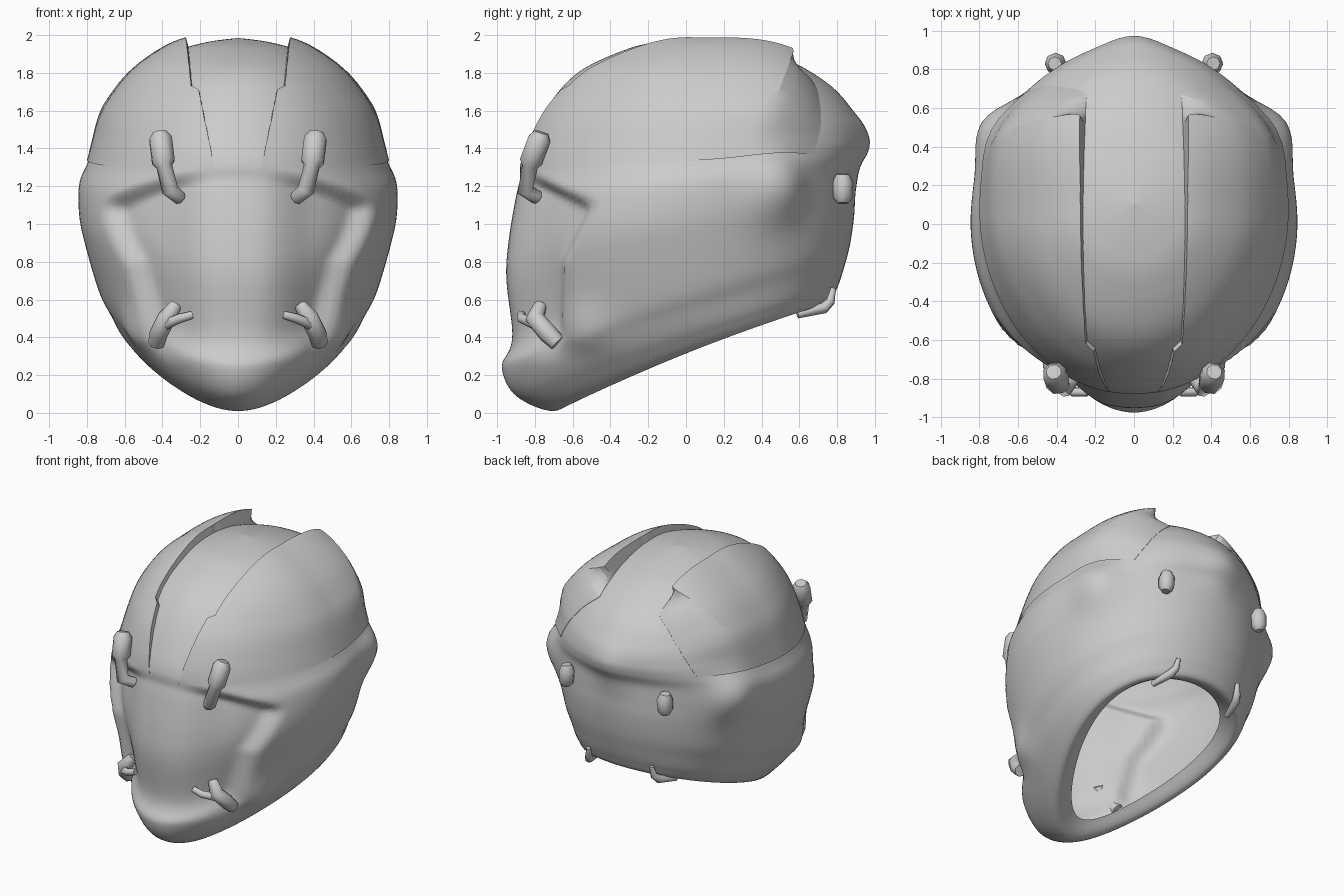
import bpy
from math import sin, cos, pi, exp
from mathutils import Vector

old = bpy.data.objects.get("Cube")
if old:
    bpy.data.objects.remove(old, do_unlink=True)

# Single grey paint
grey = bpy.data.materials.new("plain_grey")
grey.use_nodes = True
grey.diffuse_color = (0.6, 0.6, 0.6, 1)
grey.node_tree.nodes["Principled BSDF"].inputs["Base Color"].default_value = grey.diffuse_color

CENTRE = Vector((0, 0, 1))

# Slanted rings from neck opening to crown:
# front y, front z, back y, back z, half width, egg factor
RINGS = [
    (-.56, .10, .64, .62, .42, .34),
    (-.70, .01, .75, .58, .52, .32),
    (-.90, .09, .80, .66, .60, .30),
    (-.975, .24, .84, .78, .67, .22),
    (-.93, .38, .87, .90, .735, .14),
    (-.965, .70, .89, 1.05, .805, .07),
    (-.955, .90, .89, 1.18, .84, .04),
    (-.92, 1.12, .89, 1.29, .84, .04),
    (-.89, 1.25, .92, 1.37, .80, .04),
    (-.85, 1.40, .93, 1.45, .75, .04),
    (-.72, 1.64, .90, 1.56, .665, .03),
    (-.56, 1.81, .78, 1.72, .54, .02),
    (-.30, 1.93, .56, 1.86, .36, 0),
    (-.10, 1.97, .32, 1.94, .19, 0),
    (.10, 1.985, .10, 1.985, 0, 0),
]


def smooth(lo, hi, value):
    t = min(1, max(0, (value - lo) / (hi - lo)))
    return t * t * (3 - 2 * t)


def ring_at(v):
    """Spline through the ring table."""
    last = len(RINGS) - 1
    i = min(int(v), last - 1)
    t = v - i
    p, q, r, s = (RINGS[min(max(i + k, 0), last)] for k in (-1, 0, 1, 2))
    return [b + .5 * t * (c - a + t * (2 * a - 5 * b + 4 * c - d + t * (3 * (b - c) + d - a)))
            for a, b, c, d in zip(p, q, r, s)]


def bump(p, x, y, z, size):
    return exp(-((abs(p.x) - x) ** 2 + (p.y - y) ** 2 + (p.z - z) ** 2) / size ** 2)


def shell_point(v, a):
    yf, zf, yb, zb, w, egg = ring_at(v)
    t = (1 - cos(a)) / 2
    p = Vector((w * sin(a) * (1 - egg * cos(a)), yf + t * (yb - yf), zf + t * (zb - zf)))
    # jaw line arches up at the sides
    p.z += .03 * sin(a) ** 2 * smooth(3, 1, v)
    out = (p - CENTRE).normalized()
    # sunken sides of the face plate below the brow
    edge = max(-.62, -.46 - .5 * max(0, 1.11 - p.z))
    brow = 1.11 - .48 * (p.y + .46)
    sink = smooth(0, .12, edge - p.y) * smooth(0, .09, brow - p.z) * smooth(.25, .45, p.z)
    depth = .015 + .065 * smooth(.12, .45, abs(p.x))
    # cheek swelling, side corner behind the ear, lip at the back
    swell = .04 * bump(p, .58, -.54, .43, .13) + .085 * bump(p, .73, .48, 1.18, .17)
    swell += .05 * bump(p, 0, .93, 1.38, .16)
    return p + out * (swell - sink * depth)


def finish(name, mesh, angle):
    mesh.materials.clear()
    mesh.materials.append(grey)
    obj = bpy.data.objects.new(name, mesh)
    bpy.context.collection.objects.link(obj)
    bpy.ops.object.select_all(action='DESELECT')
    obj.select_set(True)
    bpy.context.view_layer.objects.active = obj
    bpy.ops.object.shade_smooth_by_angle(angle=angle * pi / 180)


def sheet(name, rows, angle, closed=False):
    """Join rows of points into a surface facing outward."""
    n = len(rows[0])
    faces = []
    for i in range(len(rows) - 1):
        for j in range(n if closed else n - 1):
            k = (j + 1) % n
            faces.append((i * n + j, i * n + k, (i + 1) * n + k, (i + 1) * n + j))
    mesh = bpy.data.meshes.new(name)
    mesh.from_pydata([p for row in rows for p in row], [], faces)
    mesh.update()
    if sum(f.normal.dot(f.center - CENTRE) * f.area for f in mesh.polygons) < 0:
        mesh.flip_normals()
    finish(name, mesh, angle)


# Helmet shell, open at the neck
STEPS, SEGMENTS = 8, 128
levels = [i / STEPS for i in range((len(RINGS) - 1) * STEPS)] + [len(RINGS) - 1.002]
sheet("helmet_shell",
      [[shell_point(v, 2 * pi * j / SEGMENTS) for j in range(SEGMENTS)] for v in levels], 60, True)


# Raised side panels with a flared rear tip that slopes back to the shell
def beside_channel(p):
    return p.x >= (.15 + .2 * (p.z - 1.44) if p.z < 1.7 else .24 + .1 * (p.z - 1.72))


def before_rear_edge(p):
    return p.y <= .34 + .36 * (p.z - 1.34)


def raise_panel(p, share=1):
    height = .03 + .02 * smooth(-.5, 0, p.y) + .06 * smooth(.05, .55, p.y)
    height *= smooth(1.26, 1.6, p.z) * share
    return p + (p - CENTRE).normalized() * (height + .002)


def panel_rows(side):
    rows = []
    for i in range(41):
        v = 8.2 + i * .115
        wide = [a for a in (pi * k / 600 for k in range(601)) if beside_channel(shell_point(v, a))]
        body = [a for a in wide if before_rear_edge(shell_point(v, a))]
        if not body:
            break
        first, last = body[0], body[-1]
        slope = min(wide[-1] - last, .45)
        row = [shell_point(v, first) * .995]
        row += [raise_panel(shell_point(v, first + (last - first) * j / 30)) for j in range(31)]
        row += [raise_panel(shell_point(v, last + slope * j / 6), 1 - j / 6) for j in range(1, 7)]
        row.append(shell_point(v, last + slope) * .995)
        rows.append([Vector((side * p.x, p.y, p.z)) for p in row])
    # close the top edge down to the shell
    rows.append([p + (CENTRE - p).normalized() * .06 for p in rows[-1]])
    return rows


def tube(name, side, points):
    """Rounded bent rod; each point is x, y, z, radius."""
    curve = bpy.data.curves.new(name, 'CURVE')
    curve.dimensions = '3D'
    curve.bevel_depth = 1
    curve.bevel_resolution = 2
    curve.use_fill_caps = True
    line = curve.splines.new('POLY')
    line.points.add(len(points) - 1)
    for target, (x, y, z, radius) in zip(line.points, points):
        target.co = (side * x, y, z, 1)
        target.radius = radius
    helper = bpy.data.objects.new(name + "_path", curve)
    bpy.context.collection.objects.link(helper)
    bpy.context.view_layer.update()
    mesh = bpy.data.meshes.new_from_object(
        helper.evaluated_get(bpy.context.evaluated_depsgraph_get()))
    bpy.data.objects.remove(helper, do_unlink=True)
    finish(name, mesh, 55)


# Fittings shared by both sides
FITTINGS = {
    "brow_clip": [(.415, -.765, 1.485, .04), (.41, -.775, 1.45, .064), (.395, -.82, 1.33, .064),
                  (.39, -.825, 1.305, .044), (.36, -.85, 1.18, .046), (.31, -.79, 1.14, .038)],
    "chin_clip": [(.33, -.77, .57, .035), (.38, -.80, .50, .052), (.42, -.73, .42, .052),
                  (.43, -.68, .37, .045)],
    "chin_clip_prong": [(.38, -.80, .47, .03), (.31, -.87, .50, .026), (.24, -.87, .52, .022)],
    "rear_knob": [(.415, .83, 1.11, .03), (.41, .83, 1.14, .052), (.405, .83, 1.22, .056),
                  (.41, .83, 1.265, .035)],
    "rear_hook": [(.33, .59, .52, .02), (.29, .73, .555, .03), (.27, .765, .59, .025),
                  (.26, .78, .66, .015)],
}

for label, side in (("left", 1), ("right", -1)):
    sheet(label + "_side_panel", panel_rows(side), 22)
    for part, path in FITTINGS.items():
        tube(label + "_" + part, side, path)
